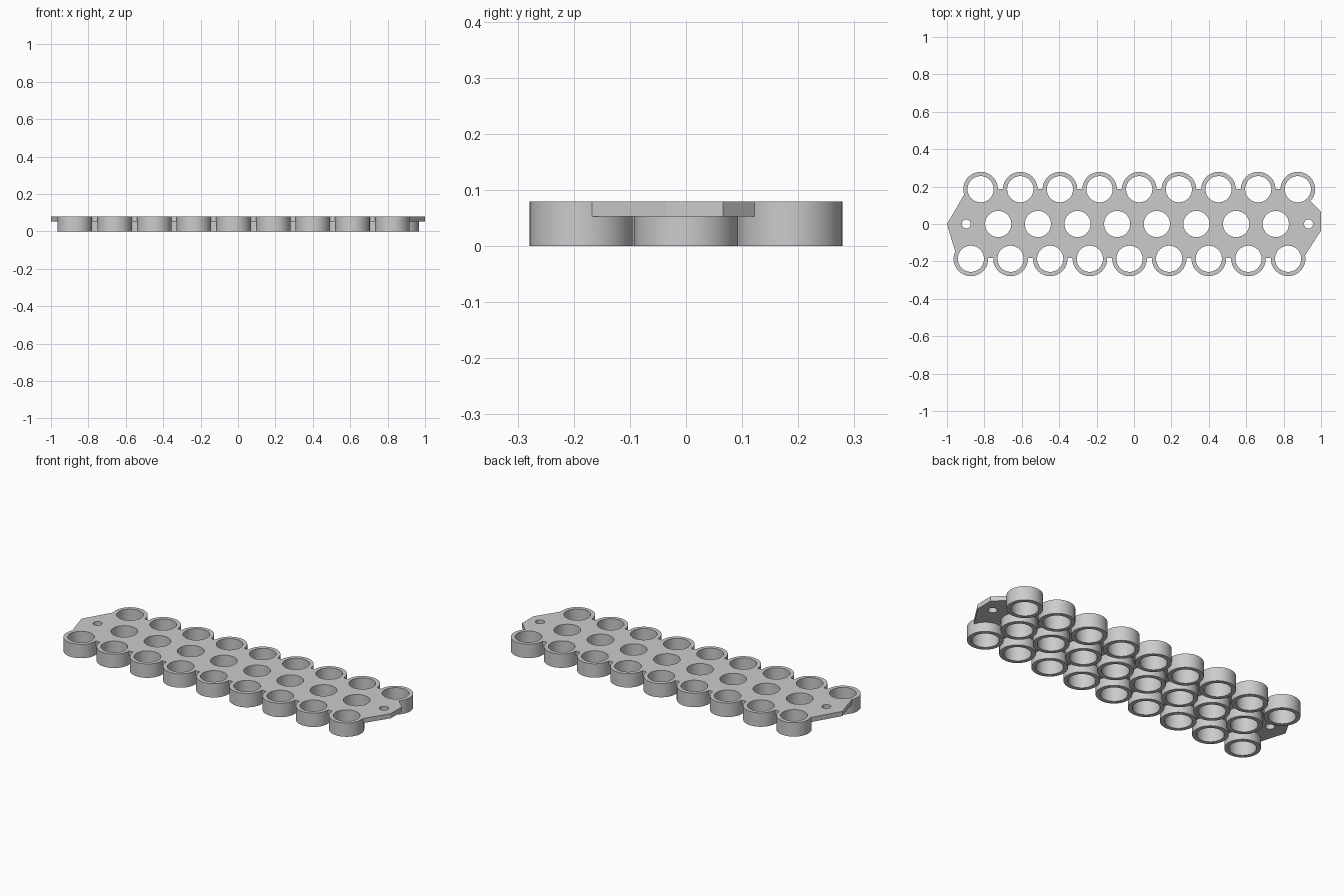
import bpy
import bmesh
from mathutils import Matrix

cube = bpy.data.objects.get("Cube")
if cube:
    bpy.data.objects.remove(cube, do_unlink=True)

HEIGHT, PLATE_BOTTOM = 0.08, 0.053
PITCH, OUTER, INNER = 0.212, 0.0925, 0.07

grey = bpy.data.materials.new("plain grey")
grey.use_nodes = True
colour = (0.6, 0.6, 0.6, 1)
grey.diffuse_color = colour
grey.node_tree.nodes["Principled BSDF"].inputs["Base Color"].default_value = colour


def make_object(name, bm):
    bmesh.ops.recalc_face_normals(bm, faces=bm.faces)
    mesh = bpy.data.meshes.new(name)
    bm.to_mesh(mesh)
    bm.free()
    mesh.materials.append(grey)
    obj = bpy.data.objects.new(name, mesh)
    bpy.context.collection.objects.link(obj)
    return obj


def cylinders(name, spots, low, high):
    """Upright cylinders in one mesh; each spot is x, y, radius."""
    bm = bmesh.new()
    for x, y, radius in spots:
        bmesh.ops.create_cone(bm, cap_ends=True, segments=64,
                              radius1=radius, radius2=radius, depth=high - low,
                              matrix=Matrix.Translation((x, y, (low + high) / 2)))
    return make_object(name, bm)


def combine(target, tool, operation):
    mod = target.modifiers.new(operation.lower(), 'BOOLEAN')
    mod.operation = operation
    mod.solver = 'EXACT'
    mod.object = tool
    bpy.context.view_layer.objects.active = target
    bpy.ops.object.modifier_apply(modifier=mod.name)
    bpy.data.objects.remove(tool, do_unlink=True)


# Three staggered rows of cups: first x, y, count
rows = [(-0.82, 0.186, 9), (-0.726, 0, 8), (-0.872, -0.186, 9)]
centres = [(x + i * PITCH, y) for x, y, count in rows for i in range(count)]

# Thin web plate with tapered ends
outline = [(-1, 0), (-0.945, -0.183), (0.905, -0.183), (1, -0.035),
           (1, 0.066), (0.945, 0.12), (0.88, 0.188), (-0.89, 0.188)]
bm = bmesh.new()
face = bm.faces.new([bm.verts.new((x, y, PLATE_BOTTOM)) for x, y in outline])
top = bmesh.ops.extrude_face_region(bm, geom=[face])["geom"]
bmesh.ops.translate(bm, vec=(0, 0, HEIGHT - PLATE_BOTTOM),
                    verts=[v for v in top if isinstance(v, bmesh.types.BMVert)])
holder = make_object("cup_holder_plate", bm)

# Cup walls, then the through holes and two screw holes
combine(holder, cylinders("cup_walls", [(x, y, OUTER) for x, y in centres],
                          0, HEIGHT), 'UNION')
holes = [(x, y, INNER) for x, y in centres] + [(-0.897, 0, 0.024), (0.933, 0, 0.024)]
combine(holder, cylinders("hole_cutters", holes, -0.1, 0.2), 'DIFFERENCE')

bpy.ops.object.select_all(action='DESELECT')
holder.select_set(True)
bpy.context.view_layer.objects.active = holder
bpy.ops.object.shade_smooth_by_angle(angle=0.5)
